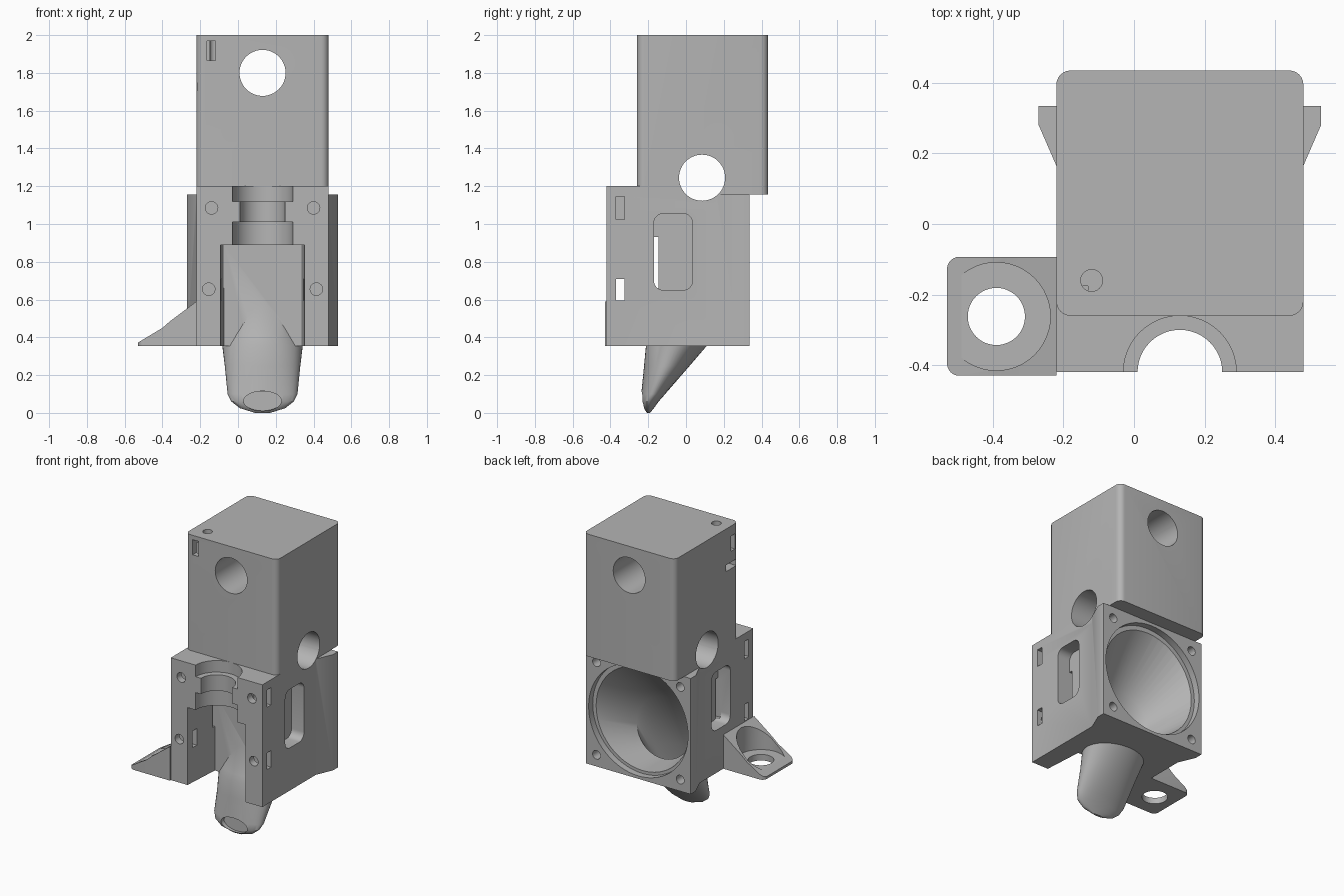
import bpy, bmesh, math

cube = bpy.data.objects.get("Cube")
if cube:
    bpy.data.objects.remove(cube)

CX, FZ = 0.13, 0.755          # middle of the body and height of the fan centre
FRONT, BACK = -0.42, 0.335

grey = bpy.data.materials.new("plain_grey")
grey.use_nodes = True
grey.diffuse_color = (0.46, 0.46, 0.46, 1)
grey.node_tree.nodes["Principled BSDF"].inputs["Base Color"].default_value = (0.46, 0.46, 0.46, 1)


def loft(name, rings):
    """Closed solid through rings of equal point count."""
    bm = bmesh.new()
    loops = [[bm.verts.new(p) for p in ring] for ring in rings]
    n = len(loops[0])
    for a, b in zip(loops, loops[1:]):
        for i in range(n):
            j = (i + 1) % n
            bm.faces.new((a[i], a[j], b[j], b[i]))
    bm.faces.new(loops[0])
    bm.faces.new(loops[-1])
    bmesh.ops.recalc_face_normals(bm, faces=bm.faces)
    mesh = bpy.data.meshes.new(name)
    bm.to_mesh(mesh)
    bm.free()
    mesh.materials.append(grey)
    ob = bpy.data.objects.new(name, mesh)
    bpy.context.collection.objects.link(ob)
    return ob


def prism(name, pts, axis, lo, hi):
    """Extrude a flat outline along x, y or z."""
    place = {"x": lambda p, t: (t, p[0], p[1]),
             "y": lambda p, t: (p[0], t, p[1]),
             "z": lambda p, t: (p[0], p[1], t)}[axis]
    return loft(name, [[place(p, t) for p in pts] for t in (lo, hi)])


def circle(u, v, r, rv=None, n=48):
    return [(u + r * math.cos(k * math.tau / n), v + (rv or r) * math.sin(k * math.tau / n))
            for k in range(n)]


def rect(u0, u1, v0, v1, r=0, n=6):
    if not r:
        return [(u0, v0), (u1, v0), (u1, v1), (u0, v1)]
    pts = []
    for q, (u, v) in enumerate([(u1 - r, v1 - r), (u0 + r, v1 - r), (u0 + r, v0 + r), (u1 - r, v0 + r)]):
        for k in range(n + 1):
            a = (q + k / n) * math.pi / 2
            pts.append((u + r * math.cos(a), v + r * math.sin(a)))
    return pts


def combine(ob, other, op="DIFFERENCE"):
    mod = ob.modifiers.new(op.lower(), "BOOLEAN")
    mod.operation, mod.solver, mod.object = op, "EXACT", other
    bpy.context.view_layer.objects.active = ob
    bpy.ops.object.modifier_apply(modifier=mod.name)
    bpy.data.objects.remove(other)


def cut(ob, pts, axis, lo, hi):
    combine(ob, prism("cutter", pts, axis, lo, hi))


def finish(ob):
    bpy.ops.object.select_all(action="DESELECT")
    ob.select_set(True)
    bpy.context.view_layer.objects.active = ob
    bpy.ops.object.shade_smooth_by_angle(angle=math.radians(30))


# Lower body with side wings at the fan end
half = [(0.35, FRONT), (0.35, 0.165), (0.40, 0.28), (0.40, BACK)]
plan = [(CX + x, y) for x, y in half] + [(CX - x, y) for x, y in reversed(half)]
body = prism("duct_housing", plan, "z", 0.355, 1.155)
combine(body, prism("collar", rect(-0.22, 0.48, FRONT, 0.2), "z", 1.1, 1.2), "UNION")

# Upper block with rounded upright edges
combine(body, prism("upper_block", rect(-0.22, 0.48, -0.26, 0.435, 0.04), "z", 1.155, 2), "UNION")

# Front pocket, tapering inwards
cut(body, [(-0.097, -0.5), (0.357, -0.5), (0.335, -0.145), (-0.075, -0.145)], "z", 0.3, 0.89)

# Stepped round groove above the pocket
for r, lo, hi in [(0.16, 0.88, 1.01), (0.12, 1.0, 1.13), (0.16, 1.12, 1.25)]:
    cut(body, circle(CX, FRONT, r), "z", lo, hi)

# Nozzle skin: stacked ellipses (height, front y, back y, half width)
skin = [(0.60, -0.14, 0.15, 0.12), (0.40, -0.197, 0.13, 0.20), (0.355, -0.212, 0.11, 0.213),
        (0.25, -0.222, 0.02, 0.20), (0.10, -0.237, -0.11, 0.185), (0.06, -0.24, -0.145, 0.165),
        (0.025, -0.228, -0.17, 0.12), (0.0, -0.205, -0.19, 0.04)]
rings = [[(x, y, z) for x, y in circle(CX, (f + b) / 2, w, (b - f) / 2)] for z, f, b, w in skin]
combine(body, loft("nozzle", rings), "UNION")

# Air passage from the fan bowl to the nozzle tip (bottom y, z, top y, z, half width)
air = [(0.30, 0.395, 0.30, 1.115, 0.36), (0.08, 0.40, 0.02, 0.80, 0.21),
       (0.03, 0.33, -0.15, 0.40, 0.17), (-0.165, 0.09, -0.205, 0.12, 0.11)]
rings = [[(x, (y0 + y1) / 2 + s * (y1 - y0) / 2, (z0 + z1) / 2 + s * (z1 - z0) / 2)
          for x, s in circle(CX, 0, w, 1)] for y0, z0, y1, z1, w in air]
combine(body, loft("passage", rings))
cut(body, circle(CX, FZ, 0.38, n=64), "y", 0.29, 0.4)
cut(body, circle(CX, 0.063, 0.10, 0.052), "y", -0.3, -0.195)

# Fan screw holes
for sx in (-1, 1):
    for sz in (-1, 1):
        cut(body, circle(CX + sx * 0.32, FZ + sz * 0.32, 0.03, n=24), "y", 0.2, 0.4)

# Side windows, front screw holes and nut slots, mirrored
for s in (-1, 1):
    def side(pts, inner, outer=0.45):
        cut(body, pts, "x", *sorted((CX + s * inner, CX + s * outer)))
    side(rect(-0.17, 0.035, 0.65, 1.055, 0.05), 0.255)
    side(rect(-0.37, -0.325, 1.025, 1.145), 0.22)
    side(rect(-0.37, -0.325, 0.595, 0.71), 0.19)
    for dx, z in ((0.27, 1.085), (0.285, 0.655)):
        cut(body, circle(CX + s * dx, z, 0.033, n=24), "y", -0.5, -0.28)
cut(body, rect(-0.17, -0.146, 0.66, 0.93), "x", -0.15, 0.41)

# Cross holes, top hole and tie slots of the upper block
cut(body, circle(CX, 1.8, 0.122), "y", -0.5, 0.6)
cut(body, circle(0.085, 1.245, 0.122), "x", -0.5, 0.7)
cut(body, circle(-0.12, -0.16, 0.031, n=24), "z", 1.85, 2.1)
cut(body, rect(-0.165, -0.12, 1.865, 1.97), "y", -0.3, -0.17)
cut(body, rect(-0.22, -0.175, 1.825, 1.93), "x", -0.3, -0.13)
cut(body, rect(-0.235, -0.12, 1.705, 1.75), "x", -0.3, -0.13)
finish(body)

# Sloping sensor bracket with counterbore and through hole
bracket = prism("sensor_bracket", rect(-0.53, -0.1, -0.43, -0.093, 0.035), "z", 0.355, 0.7)
slope = [(-0.6, 0.3), (-0.6, 0.33), (-0.53, 0.372), (-0.4, 0.45), (-0.36, 0.485),
         (-0.3, 0.53), (-0.22, 0.59), (-0.22, 0.3)]
combine(bracket, prism("slope", slope, "y", -0.6, 0.1), "INTERSECT")
cut(bracket, circle(-0.39, -0.262, 0.153), "z", 0.397, 0.8)
cut(bracket, circle(-0.39, -0.262, 0.081), "z", 0.2, 0.8)
finish(bracket)
